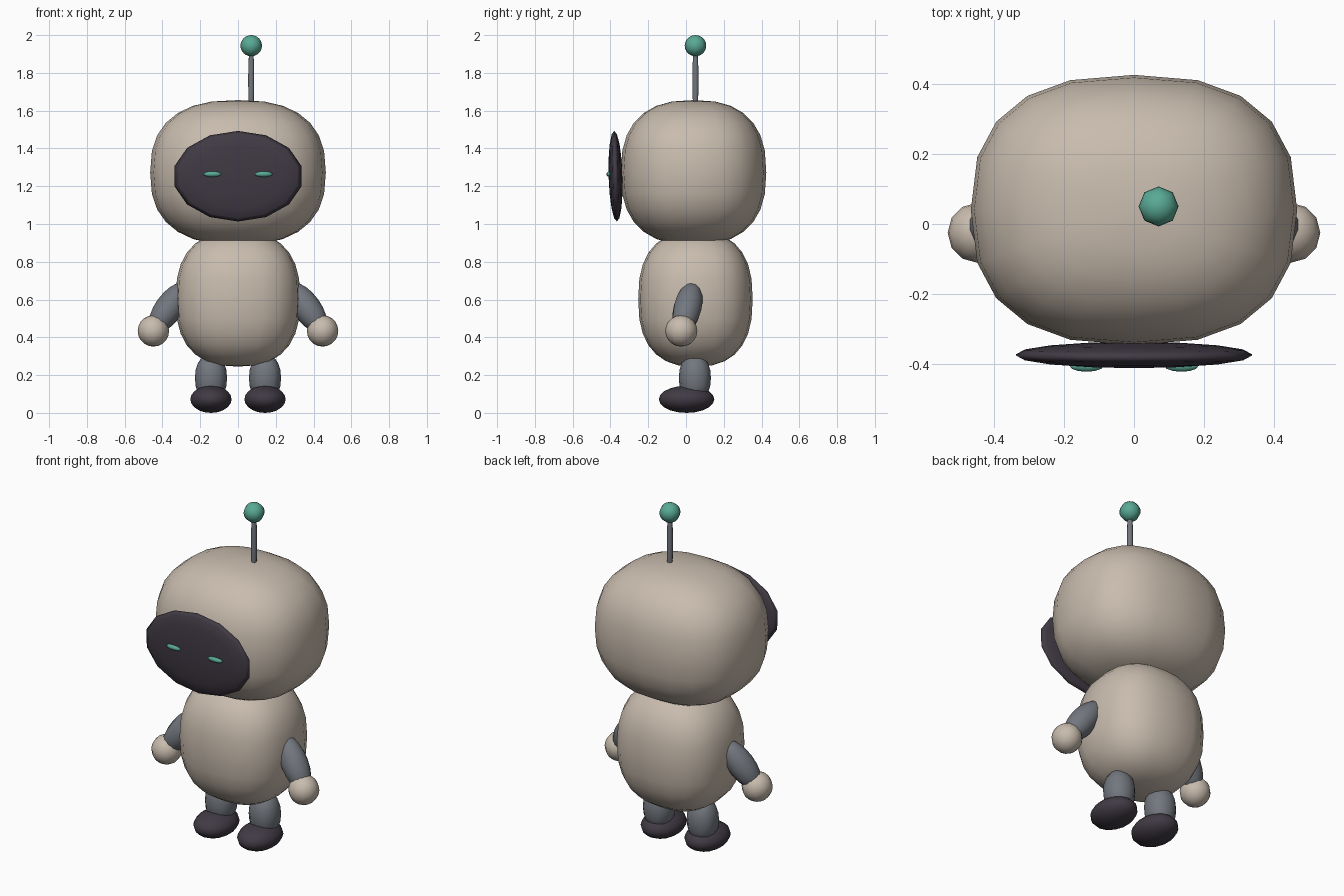
import bpy, bmesh, math
from mathutils import Vector, Matrix

if "Cube" in bpy.data.objects:
    bpy.data.objects.remove(bpy.data.objects["Cube"])


def material(name, rgb):
    m = bpy.data.materials.new(name)
    m.diffuse_color = (*rgb, 1)
    m.use_nodes = True
    m.node_tree.nodes["Principled BSDF"].inputs["Base Color"].default_value = m.diffuse_color
    return m


BEIGE = material("warm beige", (0.58, 0.50, 0.42))
GREY = material("slate grey", (0.17, 0.185, 0.21))
DARK = material("dark plum", (0.052, 0.042, 0.058))
TEAL = material("teal", (0.10, 0.40, 0.30))


def squash(v, power):
    """Round coordinate pushed outwards for boxier forms (power 2 = ellipsoid)."""
    return math.copysign(abs(v) ** (2 / power), v) if abs(v) > 1e-6 else 0.0


def blob(name, centre, radii, mat, segments=16, rings=12, power=2, axis=(0, 0, 1)):
    """Superellipsoid whose local z pole points along axis."""
    bm = bmesh.new()
    def point(i, j):
        lat, lon = math.pi * i / rings, math.tau * j / segments + math.pi / 2
        ring = squash(math.sin(lat), power)
        return Vector((radii[0] * ring * squash(math.cos(lon), power),
                       radii[1] * ring * squash(math.sin(lon), power),
                       radii[2] * squash(math.cos(lat), power)))
    top, bottom = bm.verts.new((0, 0, radii[2])), bm.verts.new((0, 0, -radii[2]))
    loops = [[bm.verts.new(point(i, j)) for j in range(segments)] for i in range(1, rings)]
    for j in range(segments):
        k = (j + 1) % segments
        bm.faces.new((top, loops[0][j], loops[0][k]))
        bm.faces.new((bottom, loops[-1][k], loops[-1][j]))
        for a, b in zip(loops, loops[1:]):
            bm.faces.new((a[j], b[j], b[k], a[k]))
    turn = Vector((0, 0, 1)).rotation_difference(Vector(axis)).to_matrix().to_4x4()
    bm.transform(Matrix.Translation(centre) @ turn)
    bmesh.ops.recalc_face_normals(bm, faces=bm.faces)
    mesh = bpy.data.meshes.new(name)
    bm.to_mesh(mesh)
    bm.free()
    mesh.materials.append(mat)
    mesh.polygons.foreach_set("use_smooth", [True] * len(mesh.polygons))
    obj = bpy.data.objects.new(name, mesh)
    bpy.context.collection.objects.link(obj)
    return obj


# Head and torso: boxy rounded forms
blob("head", (0, 0.04, 1.273), (0.465, 0.385, 0.383), BEIGE, 20, 14, 2.5)
blob("torso", (0, 0.05, 0.603), (0.33, 0.303, 0.358), BEIGE, 20, 14, 2.5)

# Face plate: thin lens facing forward, leaning slightly
blob("face_plate", (0, -0.373, 1.253), (0.345, 0.24, 0.037), DARK, 14, 8, 2, (0, -1, -0.03))

# Antenna
blob("antenna_rod", (0.07, 0.05, 1.76), (0.016, 0.016, 0.18), GREY, 8, 12, 2.4)
blob("antenna_ball", (0.07, 0.05, 1.944), (0.057, 0.057, 0.056), TEAL, 8, 12)

# Paired parts
for side, s in (("left", -1), ("right", 1)):
    blob(side + "_eye", (0.135 * s, -0.405, 1.264), (0.048, 0.016, 0.015), TEAL, 12, 8)
    blob(side + "_arm", (0.365 * s, 0.008, 0.555), (0.075, 0.075, 0.16), GREY, 12, 10,
         2, (0.57 * s, -0.2, -0.8))
    blob(side + "_hand", (0.448 * s, -0.025, 0.434), (0.083, 0.085, 0.083), BEIGE, 12, 10)
    blob(side + "_leg", (0.143 * s, 0.047, 0.185), (0.085, 0.085, 0.125), GREY, 12, 10, 2.2)
    blob(side + "_foot", (0.143 * s, 0.003, 0.072), (0.112, 0.147, 0.072), DARK, 14, 10)
